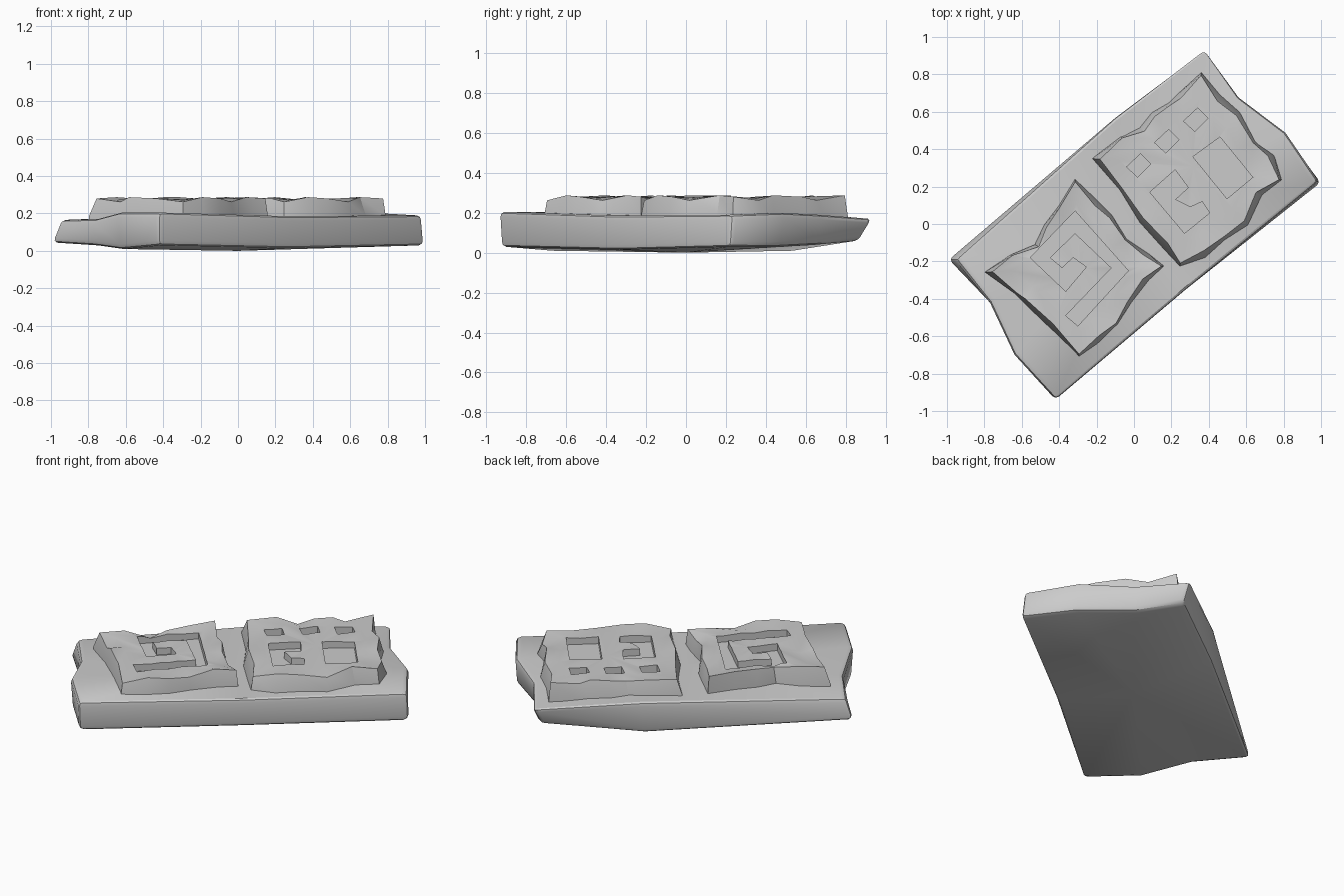
import bpy, bmesh

if "Cube" in bpy.data.objects:
    bpy.data.objects.remove(bpy.data.objects["Cube"])


def finish(ob):
    bpy.ops.object.select_all(action='DESELECT')
    ob.select_set(True)
    bpy.context.view_layer.objects.active = ob
    for m in list(ob.modifiers):
        bpy.ops.object.modifier_apply(modifier=m.name)
    bpy.ops.object.shade_smooth_by_angle(angle=0.5)


def add_mesh(name, bm):
    bmesh.ops.recalc_face_normals(bm, faces=bm.faces)
    me = bpy.data.meshes.new(name)
    bm.to_mesh(me)
    bm.free()
    ob = bpy.data.objects.new(name, me)
    bpy.context.collection.objects.link(ob)
    return ob


def loft(name, rings, low, high):
    """Skin rings of equal length and close both ends with fans."""
    bm = bmesh.new()
    vs = [[bm.verts.new(p) for p in r] for r in rings]
    n = len(vs[0])
    for a, b in zip(vs, vs[1:]):
        for i in range(n):
            j = (i + 1) % n
            bm.faces.new((a[i], a[j], b[j], b[i]))
    for ring, c in ((vs[0], low), (vs[-1], high)):
        cv = bm.verts.new(c)
        for i in range(n):
            bm.faces.new((ring[i], ring[(i + 1) % n], cv))
    return add_mesh(name, bm)


def prisms(name, polys, z0, z1):
    bm = bmesh.new()
    for poly in polys:
        lo = [bm.verts.new((x, y, z0)) for x, y in poly]
        hi = [bm.verts.new((x, y, z1)) for x, y in poly]
        bm.faces.new(lo[::-1])
        bm.faces.new(hi)
        for i in range(len(poly)):
            j = (i + 1) % len(poly)
            bm.faces.new((lo[i], lo[j], hi[j], hi[i]))
    ob = add_mesh(name, bm)
    ob.hide_render = True
    return ob


# Worn stone slab: top xyz, bottom xyz around the outline
slab_pts = [
    ((-.95, -.19, .165), (-1.0, -.19, .045)),
    ((-.10, .57, .20), (-.10, .55, .01)),
    ((.38, .94, .17), (.37, .87, .06)),
    ((.56, .68, .19), (.55, .66, .04)),
    ((.81, .49, .20), (.81, .47, .03)),
    ((.985, .23, .19), (1.0, .22, .03)),
    ((.28, -.35, .185), (.27, -.34, .015)),
    ((-.42, -.94, .205), (-.42, -.93, .03)),
    ((-.64, -.70, .205), (-.63, -.69, .01)),
    ((-.77, -.42, .17), (-.77, -.42, .03)),
]
slab = loft("stone_slab", [[b for t, b in slab_pts], [t for t, b in slab_pts]],
            (0, 0, 0), (0, 0, .185))
bev = slab.modifiers.new("worn_edges", 'BEVEL')
bev.width = .025
bev.segments = 2
bev.limit_method = 'ANGLE'
bev.angle_limit = .7
finish(slab)


# Raised tiles with chipped rims and carved patterns
def tile(name, outline, inset, carving, floor):
    n = len(outline)
    cx = sum(p[0] for p in outline) / n
    cy = sum(p[1] for p in outline) / n

    def ring(scale, z):
        return [(cx + (x - cx) * scale(i), cy + (y - cy) * scale(i), z(i))
                for i, (x, y) in enumerate(outline)]
    rings = [ring(lambda i: 1, lambda i: .12),
             ring(lambda i: 1, lambda i: .185),
             ring(lambda i: inset[i % len(inset)], lambda i: (.287, .262, .28)[i % 3]),
             ring(lambda i: .72, lambda i: (.272, .28)[i % 2])]
    ob = loft(name, rings, (cx, cy, .12), (cx, cy, .275))
    cutter = prisms(name + "_carving", carving, floor, .5)
    m = ob.modifiers.new("carve", 'BOOLEAN')
    m.operation = 'DIFFERENCE'
    m.solver = 'EXACT'
    m.object = cutter
    finish(ob)
    bpy.data.objects.remove(cutter)


spiral = [(-.12, -.235), (-.315, -.05), (-.45, -.18), (-.385, -.235), (-.325, -.18),
          (-.255, -.23), (-.365, -.36), (-.555, -.18), (-.315, .07), (-.02, -.22),
          (-.30, -.545), (-.365, -.49)]
spiral[9] = (-.03, -.25)
tile("spiral_tile",
     [(-.315, .24), (-.20, .13), (-.12, .05), (-.04, -.08), (.08, -.16), (.16, -.225),
      (.08, -.30), (-.02, -.43), (-.09, -.54), (-.18, -.63), (-.294, -.71),
      (-.45, -.56), (-.60, -.41), (-.64, -.37), (-.797, -.257),
      (-.66, -.165), (-.53, -.11), (-.48, -.005), (-.40, .10)],
     (.97, .91, .94, .97, .92), [spiral], .235)


def small_square(x, y):
    return [(x - .065, y - .01), (x + .01, y + .06), (x + .065, y + .005), (x - .005, y - .065)]


hook = [(.22, .29), (.085, .17), (.27, -.05), (.405, .06), (.365, .12), (.30, .09),
        (.22, .13), (.29, .195)]
block = [(.46, .465), (.315, .36), (.497, .135), (.635, .25)]
tile("block_tile",
     [(.36, .81), (.46, .69), (.565, .60), (.65, .44), (.75, .37), (.79, .235),
      (.685, .155), (.61, -.005), (.485, -.085), (.38, -.18), (.245, -.225),
      (.165, -.14), (.03, .01), (-.075, .18), (-.225, .35),
      (-.075, .465), (.03, .515), (.095, .595), (.19, .65), (.245, .705)],
     (.97, .91, .93, .96, .92),
     [hook, block, small_square(.025, .315), small_square(.175, .445),
      small_square(.33, .56)], .235)
